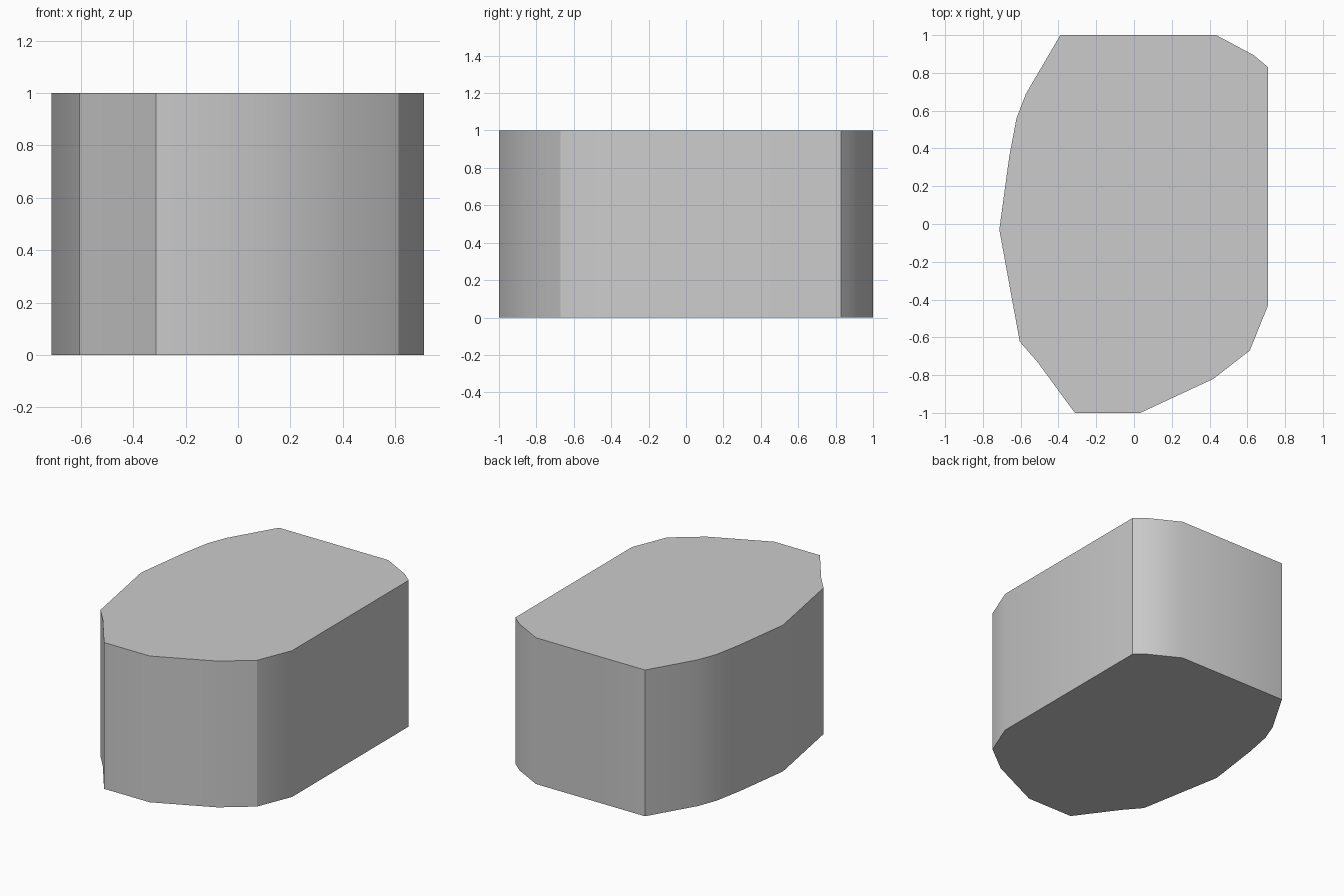
import bpy
import bmesh
import math

cube = bpy.data.objects.get("Cube")
if cube:
    bpy.data.objects.remove(cube, do_unlink=True)

HEIGHT = 1.0

# Plain grey material
grey = bpy.data.materials.new("light_grey")
grey.use_nodes = True
colour = (0.6, 0.6, 0.6, 1.0)
grey.diffuse_color = colour
grey.node_tree.nodes["Principled BSDF"].inputs["Base Color"].default_value = colour

# Footprint, counter-clockwise from the front edge
outline = [
    (-0.313, -1.0), (0.033, -1.0), (0.42, -0.82), (0.613, -0.67),
    (0.71, -0.43), (0.71, 0.83), (0.635, 0.893), (0.435, 1.0),
    (-0.39, 1.0), (-0.572, 0.69), (-0.622, 0.56), (-0.66, 0.36),
    (-0.713, -0.03), (-0.605, -0.622), (-0.51, -0.732),
]

# Solid block raised from the footprint
bm = bmesh.new()
base = bm.faces.new([bm.verts.new((x, y, 0)) for x, y in outline])
raised = bmesh.ops.extrude_face_region(bm, geom=[base], use_keep_orig=True)
top = [v for v in raised["geom"] if isinstance(v, bmesh.types.BMVert)]
bmesh.ops.translate(bm, vec=(0, 0, HEIGHT), verts=top)
bmesh.ops.recalc_face_normals(bm, faces=bm.faces)
mesh = bpy.data.meshes.new("faceted_block")
bm.to_mesh(mesh)
bm.free()
mesh.materials.append(grey)

block = bpy.data.objects.new("faceted_block", mesh)
bpy.context.collection.objects.link(block)

# Soft rounded sides with crisp corners and rims
bpy.ops.object.select_all(action="DESELECT")
block.select_set(True)
bpy.context.view_layer.objects.active = block
bpy.ops.object.shade_smooth_by_angle(angle=math.radians(29.8))
